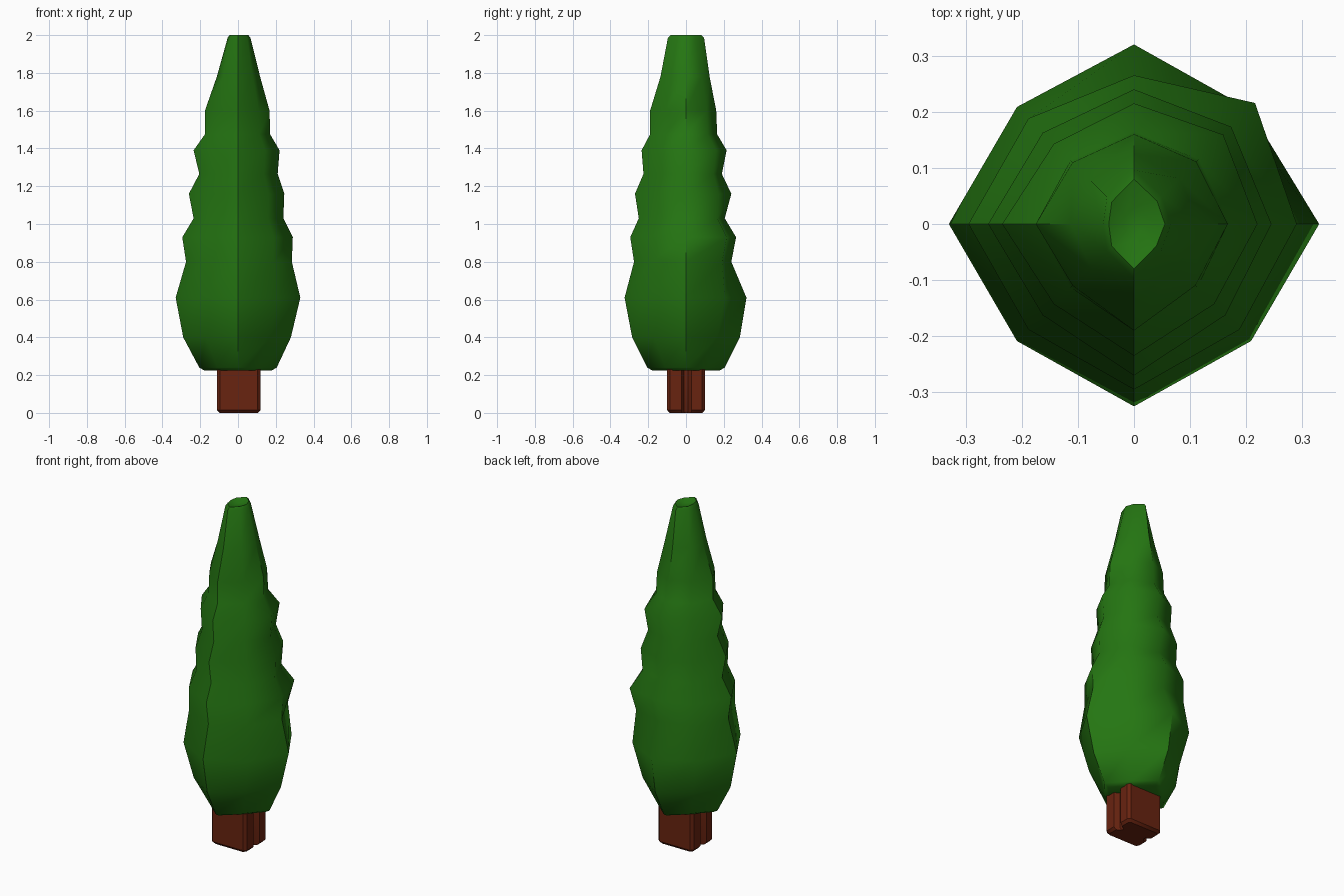
import bpy, bmesh, math


def material(name, rgb):
    m = bpy.data.materials.new(name)
    m.diffuse_color = (*rgb, 1)
    return m


def loft(name, rings, mat, angle):
    """Join equal-length rings of points into one closed skin."""
    bm = bmesh.new()
    loops = [[bm.verts.new(p) for p in ring] for ring in rings]
    n = len(loops[0])
    for a, b in zip(loops, loops[1:]):
        for i in range(n):
            j = (i + 1) % n
            bm.faces.new((a[i], a[j], b[j], b[i]))
    bm.faces.new(loops[0][::-1])
    bm.faces.new(loops[-1])
    bmesh.ops.recalc_face_normals(bm, faces=bm.faces)
    me = bpy.data.meshes.new(name)
    bm.to_mesh(me)
    bm.free()
    me.materials.append(mat)
    ob = bpy.data.objects.new(name, me)
    bpy.context.collection.objects.link(ob)
    bpy.context.view_layer.objects.active = ob
    ob.select_set(True)
    bpy.ops.object.shade_smooth_by_angle(angle=math.radians(angle))
    ob.select_set(False)
    return ob


green = material("leaf green", (0.018, 0.18, 0.006))
brown = material("bark brown", (0.14, 0.017, 0.005))

# Foliage tiers: z, reach to +x, +y, -x, -y, reach to back right corner, other corners
tiers = [
    (0.225, 0.18, 0.18, 0.18, 0.18, 0.135, 0.135),
    (0.24, 0.205, 0.205, 0.205, 0.205, 0.155, 0.155),
    (0.40, 0.28, 0.285, 0.29, 0.285, 0.235, 0.24),
    (0.61, 0.33, 0.32, 0.33, 0.325, 0.29, 0.295),
    (0.80, 0.285, 0.24, 0.275, 0.275, 0.27, 0.265),
    (0.93, 0.29, 0.265, 0.295, 0.295, 0.305, 0.266),
    (1.03, 0.24, 0.205, 0.235, 0.25, 0.235, 0.225),
    (1.16, 0.245, 0.24, 0.26, 0.27, 0.245, 0.23),
    (1.265, 0.21, 0.19, 0.205, 0.225, 0.205, 0.195),
    (1.39, 0.22, 0.215, 0.235, 0.235, 0.225, 0.202),
    (1.475, 0.17, 0.165, 0.175, 0.19, 0.163, 0.16),
    (1.60, 0.167, 0.16, 0.175, 0.19, 0.157, 0.155),
    (1.78, 0.117, 0.125, 0.112, 0.135, 0.115, 0.11),
    (1.985, 0.066, 0.096, 0.055, 0.096, 0.07, 0.068),
    (2.00, 0.055, 0.08, 0.045, 0.08, 0.058, 0.056),
    (1.985, 0.02, 0.03, 0.02, 0.03, 0.02, 0.02),
]


def tier_ring(z, px, py, nx, ny, corner, rest):
    radii = (px, corner, py, rest, nx, rest, ny, rest)
    return [(r * math.cos(i * math.pi / 4), r * math.sin(i * math.pi / 4), z)
            for i, r in enumerate(radii)]


loft("foliage", [tier_ring(*t) for t in tiers], green, 50)

# Trunk: block with rounded corners and a groove down each side
half = [(0.10, -0.10), (0.115, -0.085), (0.115, -0.025), (0.085, -0.01),
        (0.085, 0.01), (0.115, 0.03), (0.115, 0.085), (0.10, 0.10)]
outline = half + [(-x, -y) for x, y in half]


def trunk_ring(z, s):
    return [(x * s + 0.004, y * s, z) for x, y in outline]


loft("trunk", [trunk_ring(0, 0.88), trunk_ring(0.015, 1), trunk_ring(0.23, 1)], brown, 35)
